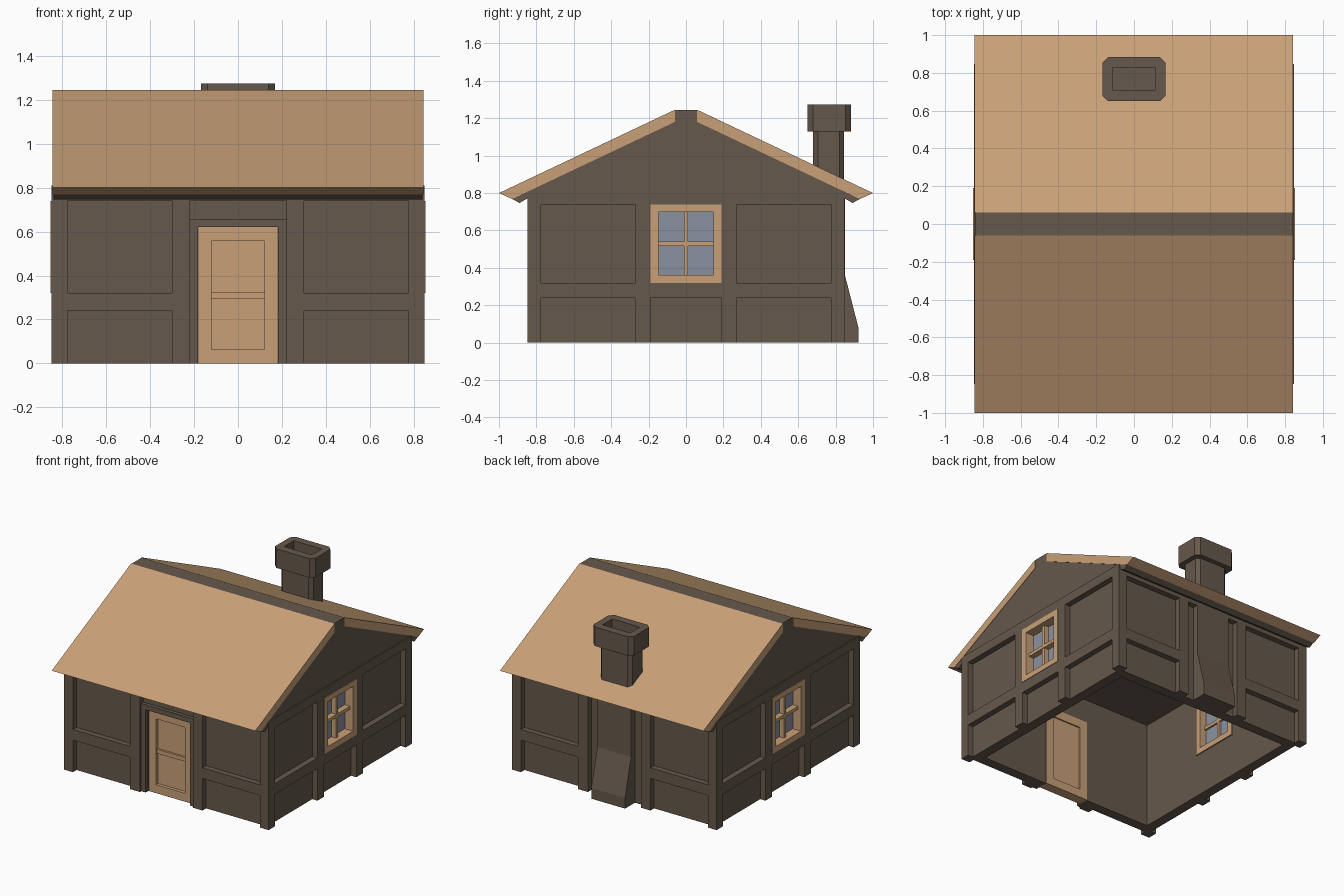
import bpy, bmesh, math
from mathutils import Matrix, Vector

if "Cube" in bpy.data.objects:
    bpy.data.objects.remove(bpy.data.objects["Cube"])


def material(name, rgb):
    m = bpy.data.materials.new(name)
    m.diffuse_color = (*rgb, 1)
    m.use_nodes = True
    m.node_tree.nodes["Principled BSDF"].inputs["Base Color"].default_value = m.diffuse_color
    return m


BROWN = material("dark_brown", (0.133, 0.098, 0.072))
TAN = material("light_tan", (0.584, 0.352, 0.188))
GLASS = material("blue_grey_glass", (0.255, 0.285, 0.35))


def finish(name, bm, mat):
    bmesh.ops.recalc_face_normals(bm, faces=bm.faces)
    me = bpy.data.meshes.new(name)
    bm.to_mesh(me)
    bm.free()
    me.materials.append(mat)
    ob = bpy.data.objects.new(name, me)
    bpy.context.collection.objects.link(ob)
    return ob


def wall_boxes(name, side, mat, boxes):
    """Boxes (u0,u1,z0,z1,d0,d1) on a wall; side 0 front, 1 right, 2 back, 3 left."""
    bm = bmesh.new()
    rot = Matrix.Rotation(side * math.pi / 2, 4, 'Z')
    for u0, u1, z0, z1, d0, d1 in boxes:
        loc = Matrix.Translation(((u0 + u1) / 2, -(d0 + d1) / 2, (z0 + z1) / 2))
        size = Matrix.Diagonal((u1 - u0, d1 - d0, z1 - z0, 1))
        bmesh.ops.create_cube(bm, size=1, matrix=rot @ loc @ size)
    return finish(name, bm, mat)


def prism(name, pts, x0, x1, mat):
    """Extrude a (y,z) profile along x."""
    bm = bmesh.new()
    f = bm.faces.new([bm.verts.new((x0, y, z)) for y, z in pts])
    r = bmesh.ops.extrude_face_region(bm, geom=[f])
    verts = [v for v in r["geom"] if isinstance(v, bmesh.types.BMVert)]
    bmesh.ops.translate(bm, verts=verts, vec=(x1 - x0, 0, 0))
    return finish(name, bm, mat)


def both(u0, u1, *rest):
    """A box and its mirror image across the wall centre."""
    return [(u0, u1, *rest), (-u1, -u0, *rest)]


def ring(u, z0, z1, w, d0, d1, bottom=True):
    """Rectangular frame, outer half width u, bar width w."""
    bars = both(u - w, u, z0, z1, d0, d1) + [(w - u, u - w, z1 - w, z1, d0, d1)]
    if bottom:
        bars.append((w - u, u - w, z0, z0 + w, d0, d1))
    return bars


IN, PANEL, OUT = 0.73, 0.805, 0.848

# Corner posts
for i, (sx, sy) in enumerate([(1, 1), (1, -1), (-1, 1), (-1, -1)]):
    a, b = sorted((sx * 0.775, sx * OUT))
    c, d = sorted((-sy * 0.775, -sy * OUT))
    wall_boxes(f"corner_post_{i + 1}", 0, BROWN, [(a, b, 0, 0.81, c, d)])

# Front and back walls with timber framing
wall_boxes("front_wall", 0, BROWN,
           both(0.18, PANEL, 0, 0.80, IN, PANEL) + [(-0.18, 0.18, 0.62, 0.80, IN, PANEL)])
wall_boxes("back_wall", 2, BROWN, [(-PANEL, PANEL, 0, 0.80, IN, PANEL)])
for side, name in ((0, "front"), (2, "back")):
    wall_boxes(name + "_framing", side, BROWN,
               both(0.22, 0.30, 0, 0.74, 0.79, OUT)
               + both(0.30, 0.775, 0.24, 0.32, 0.79, OUT)
               + [(-0.775, 0.775, 0.74, 0.80, 0.79, OUT)])

# Side walls with framing and windows
for side, name in ((1, "right"), (3, "left")):
    wall_boxes(name + "_wall", side, BROWN,
               both(0.17, IN, 0, 0.80, IN, PANEL)
               + [(-0.17, 0.17, 0, 0.34, IN, PANEL), (-0.17, 0.17, 0.72, 0.80, IN, PANEL)])
    wall_boxes(name + "_framing", side, BROWN,
               both(0.19, 0.27, 0, 0.74, 0.79, OUT)
               + both(0.27, 0.775, 0.24, 0.32, 0.79, OUT)
               + [(-0.19, 0.19, 0.24, 0.32, 0.79, OUT),
                  (-0.775, 0.775, 0.74, 0.81, 0.79, OUT)])
    wall_boxes(name + "_window_frame", side, TAN,
               ring(0.19, 0.32, 0.74, 0.042, 0.72, 0.852)
               + [(-0.012, 0.012, 0.362, 0.698, 0.76, 0.82),
                  (-0.148, 0.148, 0.518, 0.542, 0.76, 0.825)])
    wall_boxes(name + "_window_glass", side, GLASS,
               [(-0.15, 0.15, 0.36, 0.70, 0.775, 0.782)])

# Door surround and panelled door
wall_boxes("door_surround", 0, BROWN, ring(0.22, 0, 0.657, 0.037, IN, 0.832, False))
wall_boxes("door", 0, TAN,
           ring(0.183, 0, 0.62, 0.063, 0.725, 0.80)
           + [(-0.12, 0.12, 0.06, 0.56, 0.735, 0.775),
              (-0.12, 0.12, 0.295, 0.325, 0.735, 0.79)])

# Gable ends, ceiling and ridge in one prism
half = [(0.75, 0.80), (0.85, 0.77), (0.89, 0.747), (0.93, 0.768), (0.06, 1.18), (0.06, 1.245)]
prism("gable_and_ridge", half + [(-y, z) for y, z in reversed(half)], -0.84, 0.84, BROWN)

# Roof slabs
for s, name in ((-1, "front_roof"), (1, "back_roof")):
    slab = [(0.06, 1.245), (1.0, 0.80), (0.93, 0.768), (0.06, 1.18)]
    prism(name, [(s * y, z) for y, z in slab], -0.845, 0.843, TAN)


def octagon(hx, y0, y1, c):
    return [(hx, y0 + c), (hx, y1 - c), (hx - c, y1), (c - hx, y1),
            (-hx, y1 - c), (-hx, y0 + c), (c - hx, y0), (hx - c, y0)]


def column(name, pts, z0, z1):
    bm = bmesh.new()
    f = bm.faces.new([bm.verts.new((x, y, z0)) for x, y in pts])
    r = bmesh.ops.extrude_face_region(bm, geom=[f])
    verts = [v for v in r["geom"] if isinstance(v, bmesh.types.BMVert)]
    bmesh.ops.translate(bm, verts=verts, vec=(0, 0, z1 - z0))
    bm.faces.ensure_lookup_table()
    return finish(name, bm, BROWN)


# Chimney: sloping base, flush breast, shaft and hollow cap
prism("chimney_base", [(0.78, 0), (0.922, 0), (0.922, 0.08), (0.85, 0.36), (0.85, 0.80), (0.78, 0.80)],
      -0.14, 0.14, BROWN)
column("chimney_shaft", octagon(0.132, 0.68, 0.846, 0.025), 0.82, 1.16)
cap = column("chimney_cap", octagon(0.168, 0.65, 0.883, 0.03), 1.13, 1.273)
bm = bmesh.new()
bm.from_mesh(cap.data)
top = max(bm.faces, key=lambda f: f.calc_center_median().z)
bmesh.ops.inset_region(bm, faces=[top], thickness=0.055)
for v in top.verts:  # square the flue opening
    v.co.x = math.copysign(0.115, v.co.x)
    v.co.y = 0.71 if v.co.y < 0.767 else 0.825
low = bmesh.ops.extrude_face_region(bm, geom=[top])
verts = [v for v in low["geom"] if isinstance(v, bmesh.types.BMVert)]
bmesh.ops.translate(bm, verts=verts, vec=Vector((0, 0, -0.07)))
if top.is_valid:
    bmesh.ops.delete(bm, geom=[top], context='FACES_ONLY')
bmesh.ops.remove_doubles(bm, verts=bm.verts, dist=0.0005)
bmesh.ops.recalc_face_normals(bm, faces=bm.faces)
bm.to_mesh(cap.data)
bm.free()
